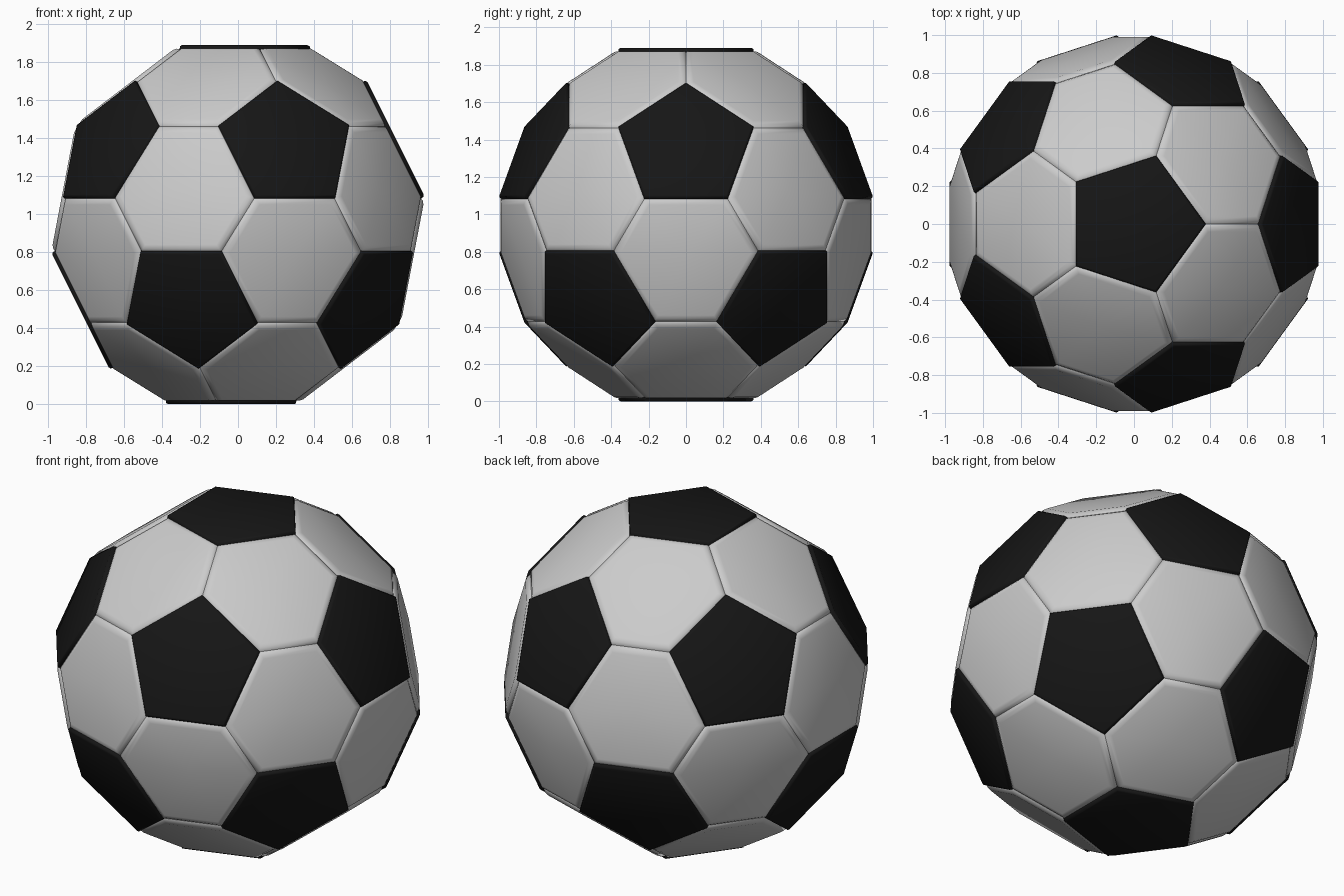
import bpy, bmesh
from mathutils import Vector

if "Cube" in bpy.data.objects:
    bpy.data.objects.remove(bpy.data.objects["Cube"])

EDGE = 1.243          # edge of the underlying icosahedron
CUT = 0.45            # corner length cut off each edge (pentagon side)
CENTRE = Vector((0, 0, 0.945))

# icosahedron with a corner straight up and one towards +x
ico = bmesh.new()
bmesh.ops.create_icosphere(ico, subdivisions=1, radius=EDGE * 0.95106)
ratio = CUT / EDGE


def ordered(points, normal):
    """Sort corner points counter-clockwise about the outward normal."""
    mid = sum(points, Vector()) / len(points)
    u = (points[0] - mid).normalized()
    v = normal.cross(u)
    from math import atan2
    return sorted(points, key=lambda p: atan2((p - mid).dot(v), (p - mid).dot(u)))


def add_panel(bm, points, profile):
    """One raised panel: rings of (inset, drop) from the skirt to the flat top."""
    mid = sum(points, Vector()) / len(points)
    n = mid.normalized()
    points = ordered(points, n)
    k = len(points)
    apothem = ((points[0] + points[1]) / 2 - mid).length
    rings = []
    for inset, drop in profile:
        s = 1 - inset / apothem
        rings.append([bm.verts.new(CENTRE + mid + (p - mid) * s - n * drop) for p in points])
    for a, b in zip(rings, rings[1:]):
        for i in range(k):
            j = (i + 1) % k
            bm.faces.new((a[i], a[j], b[j], b[i]))
    hub = bm.verts.new(CENTRE + mid)
    for i in range(k):
        bm.faces.new((rings[-1][i], rings[-1][(i + 1) % k], hub))


def finish(bm, name, color=None):
    me = bpy.data.meshes.new(name)
    bm.to_mesh(me)
    bm.free()
    ob = bpy.data.objects.new(name, me)
    bpy.context.collection.objects.link(ob)
    for p in me.polygons:
        p.use_smooth = True
    if color:
        mat = bpy.data.materials.new(name + "_colour")
        mat.diffuse_color = color
        mat.use_nodes = True
        mat.node_tree.nodes["Principled BSDF"].inputs["Base Color"].default_value = mat.diffuse_color
        me.materials.append(mat)
    return ob


# grey hexagon panels with softly rounded rims
hexes = bmesh.new()
for f in ico.faces:
    c = [v.co for v in f.verts]
    pts = []
    for i in range(3):
        a, b = c[i], c[(i + 1) % 3]
        pts += [a.lerp(b, ratio), b.lerp(a, ratio)]
    add_panel(hexes, pts, [(0.012, 0.12), (0.003, 0.045), (0.008, 0.022),
                           (0.024, 0.007), (0.045, 0.0)])
finish(hexes, "hexagon_panels")

# black pentagon panels, flat with a crisp rim
pents = bmesh.new()
for v in ico.verts:
    pts = [v.co.lerp(e.other_vert(v).co, ratio) for e in v.link_edges]
    add_panel(pents, pts, [(0.012, 0.12), (0.002, 0.022), (0.004, 0.006), (0.014, 0.0)])
finish(pents, "pentagon_panels", (0.008, 0.008, 0.008, 1))
ico.free()
